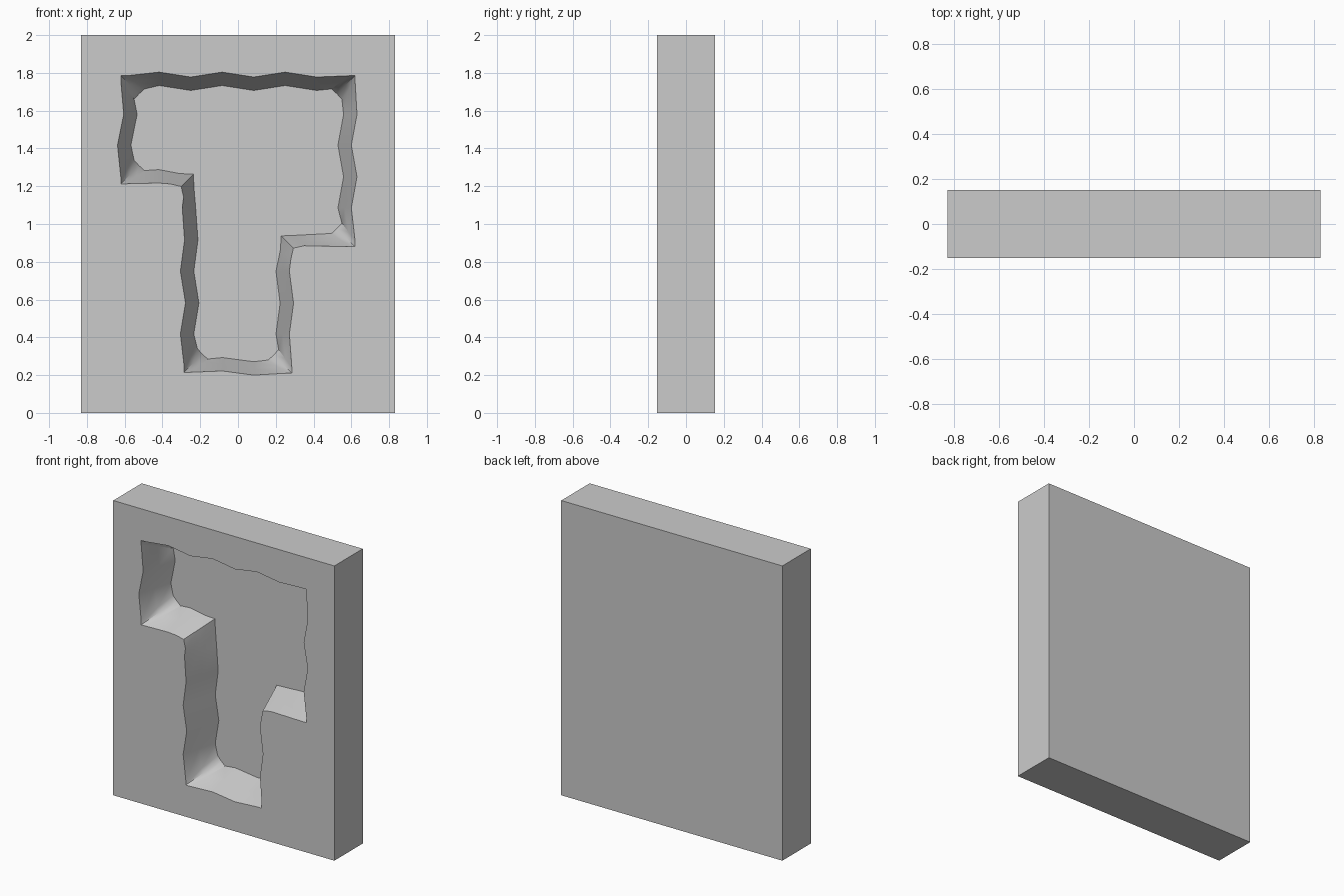
import bpy, bmesh
from mathutils import Vector

if "Cube" in bpy.data.objects:
    bpy.data.objects.remove(bpy.data.objects["Cube"])

HALF_W, HALF_T, HEIGHT = 0.83, 0.1525, 2.0
FLOOR_Y = 0.09      # depth of the recess floor
INSET = 0.071       # wall taper from rim to floor

# Recess rim, clockwise from top left: (corner, is it convex, wavy points to the next corner)
sides = [
    ((-0.62, 1.785), True, [(-0.417 + i / 6, 1.778 if i % 2 else 1.804) for i in range(6)]),
    ((0.62, 1.785), True, [(0.63, 1.58), (0.60, 1.418), (0.63, 1.25), (0.60, 1.085)]),
    ((0.62, 0.88), True, []),
    ((0.28, 0.885), False, [(0.272, 0.75), (0.294, 0.58), (0.272, 0.418)]),
    ((0.285, 0.21), True, [(0.083, 0.20), (-0.083, 0.222)]),
    ((-0.285, 0.215), True, [(-0.305, 0.418), (-0.278, 0.582), (-0.305, 0.75),
                             (-0.283, 0.915), (-0.295, 1.085)]),
    ((-0.288, 1.212), False, [(-0.42, 1.217)]),
    ((-0.62, 1.213), True, [(-0.638, 1.418), (-0.605, 1.58)]),
]


def axis_dir(p, q):
    """Unit direction from p to q snapped to the nearest axis."""
    d = Vector(q) - Vector(p)
    return Vector((1 if d.x > 0 else -1, 0)) if abs(d.x) > abs(d.y) else Vector((0, 1 if d.y > 0 else -1))


# Rim and floor outlines: three points per corner, then the wavy side
rim, floor = [], []
n = len(sides)
for i, (corner, convex, points) in enumerate(sides):
    c = Vector(corner)
    a = axis_dir(corner, sides[i - 1][0])
    b = axis_dir(corner, sides[(i + 1) % n][0])
    if convex:
        rim += [c + a * 0.03, c, c + b * 0.03]
        floor += [c + a * 0.125 + b * 0.07, c + (a + b) * 0.096, c + a * 0.07 + b * 0.125]
    else:
        rim += [c + a * 0.07, c + (a + b) * 0.013, c + b * 0.07]
        floor += [c + a * 0.02 - b * 0.055, c - (a + b) * 0.052, c - a * 0.055 + b * 0.02]
    inward = Vector((b.y, -b.x))
    for p in points:
        rim.append(Vector(p))
        floor.append(Vector(p) + inward * INSET)

bm = bmesh.new()


def ring(points, y):
    return [bm.verts.new((p[0], y, p[1])) for p in points]


def bridge(r1, r2):
    for k in range(len(r1)):
        m = (k + 1) % len(r1)
        bm.faces.new((r1[k], r1[m], r2[m], r2[k]))


# Slab sides and back
rect = [(-HALF_W, 0), (HALF_W, 0), (HALF_W, HEIGHT), (-HALF_W, HEIGHT)]
front, back = ring(rect, -HALF_T), ring(rect, HALF_T)
bridge(front, back)
bm.faces.new(back)

# Tapered recess walls
rim_v = ring(rim, -HALF_T)
mid_v = ring([(p + q) / 2 for p, q in zip(rim, floor)], (FLOOR_Y - HALF_T) / 2)
floor_v = ring(floor, FLOOR_Y)
bridge(rim_v, mid_v)
bridge(mid_v, floor_v)


# Recess floor, and front face around the opening
def loop_edges(vs):
    return [bm.edges.get((vs[k - 1], vs[k])) for k in range(len(vs))]


bmesh.ops.triangle_fill(bm, use_beauty=True, edges=loop_edges(floor_v))
bmesh.ops.triangle_fill(bm, use_beauty=True, edges=loop_edges(front) + loop_edges(rim_v))
bmesh.ops.recalc_face_normals(bm, faces=bm.faces[:])

mesh = bpy.data.meshes.new("recessed_slab")
bm.to_mesh(mesh)
bm.free()
slab = bpy.data.objects.new("recessed_slab", mesh)
bpy.context.collection.objects.link(slab)
bpy.context.view_layer.objects.active = slab
slab.select_set(True)
bpy.ops.object.shade_smooth_by_angle(angle=0.6)
